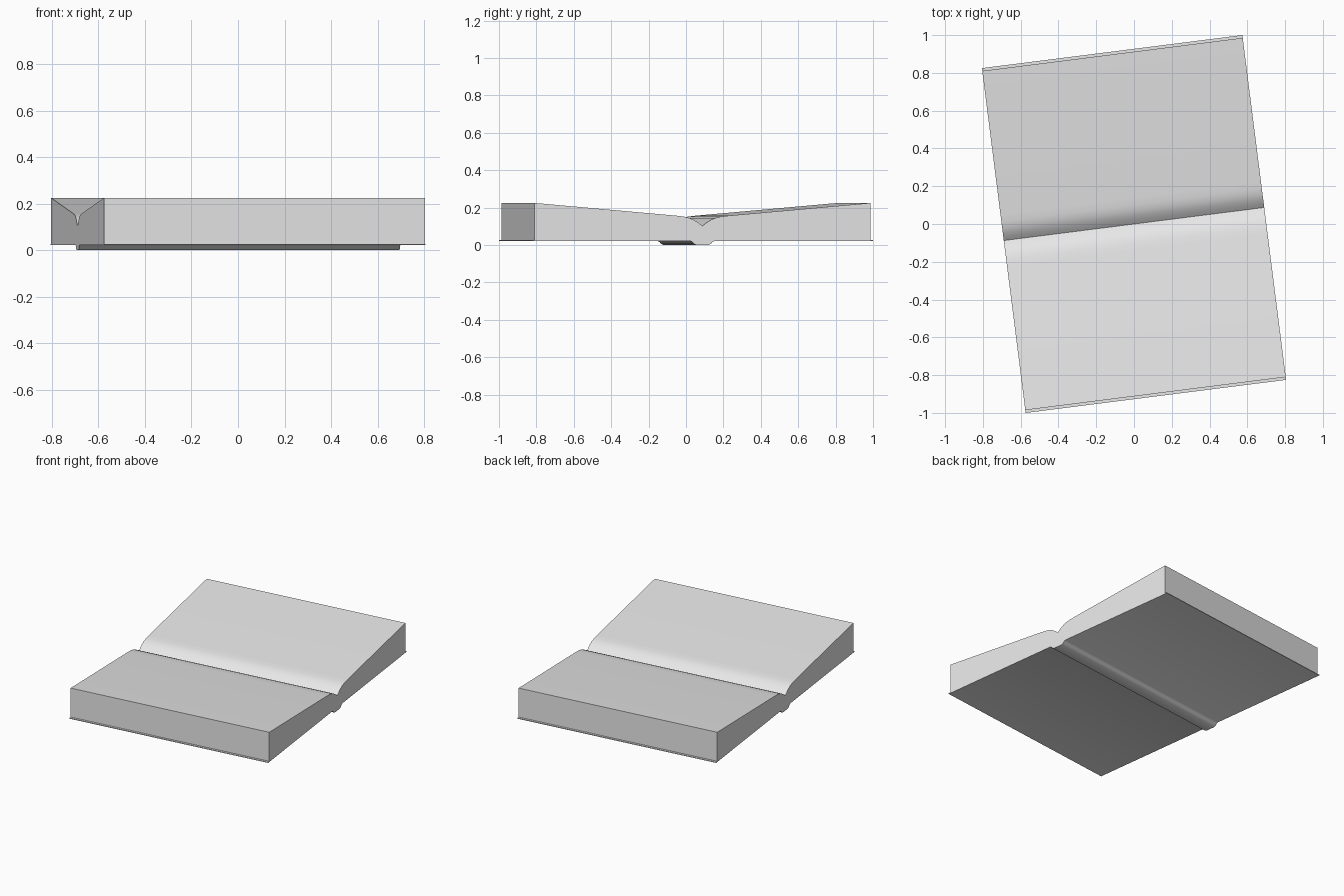
import bpy
import bmesh
import math

cube = bpy.data.objects.get("Cube")
if cube:
    bpy.data.objects.remove(cube, do_unlink=True)

HALF_WIDTH = 0.695
TURN = math.radians(7.23)

grey = bpy.data.materials.new("plain grey")
grey.use_nodes = True
COLOUR = (0.8, 0.8, 0.8, 1)
grey.diffuse_color = COLOUR
grey.node_tree.nodes["Principled BSDF"].inputs["Base Color"].default_value = COLOUR


def extrude_profile(name, points):
    """Sweep a closed (y, z) profile across the width of the book."""
    bm = bmesh.new()
    face = bm.faces.new([bm.verts.new((-HALF_WIDTH, y, z)) for y, z in points])
    result = bmesh.ops.extrude_face_region(bm, geom=[face])
    moved = [v for v in result["geom"] if isinstance(v, bmesh.types.BMVert)]
    bmesh.ops.translate(bm, verts=moved, vec=(2 * HALF_WIDTH, 0, 0))
    bmesh.ops.recalc_face_normals(bm, faces=bm.faces)
    mesh = bpy.data.meshes.new(name)
    bm.to_mesh(mesh)
    bm.free()
    mesh.materials.append(grey)
    obj = bpy.data.objects.new(name, mesh)
    bpy.context.collection.objects.link(obj)
    obj.rotation_euler.z = TURN
    bpy.ops.object.select_all(action="DESELECT")
    obj.select_set(True)
    bpy.context.view_layer.objects.active = obj
    bpy.ops.object.shade_smooth_by_angle(angle=math.radians(30))


# Page blocks: each curls down into the gutter and rises to its outer edge
page = [(0, 0.027), (0, 0.102), (0.02, 0.118), (0.045, 0.134), (0.07, 0.145),
        (0.1, 0.152), (0.14, 0.157), (0.905, 0.225), (0.905, 0.027)]
for name, side in (("front_pages", -1), ("back_pages", 1)):
    extrude_profile(name, [(side * y, z) for y, z in page])

# Thin cover with a rounded spine ridge underneath
half = [(0.032, 0), (0.045, 0.006), (0.055, 0.017), (0.065, 0.022),
        (0.92, 0.022), (0.92, 0.027)]
extrude_profile("cover", half + [(-y, z) for y, z in reversed(half)])
